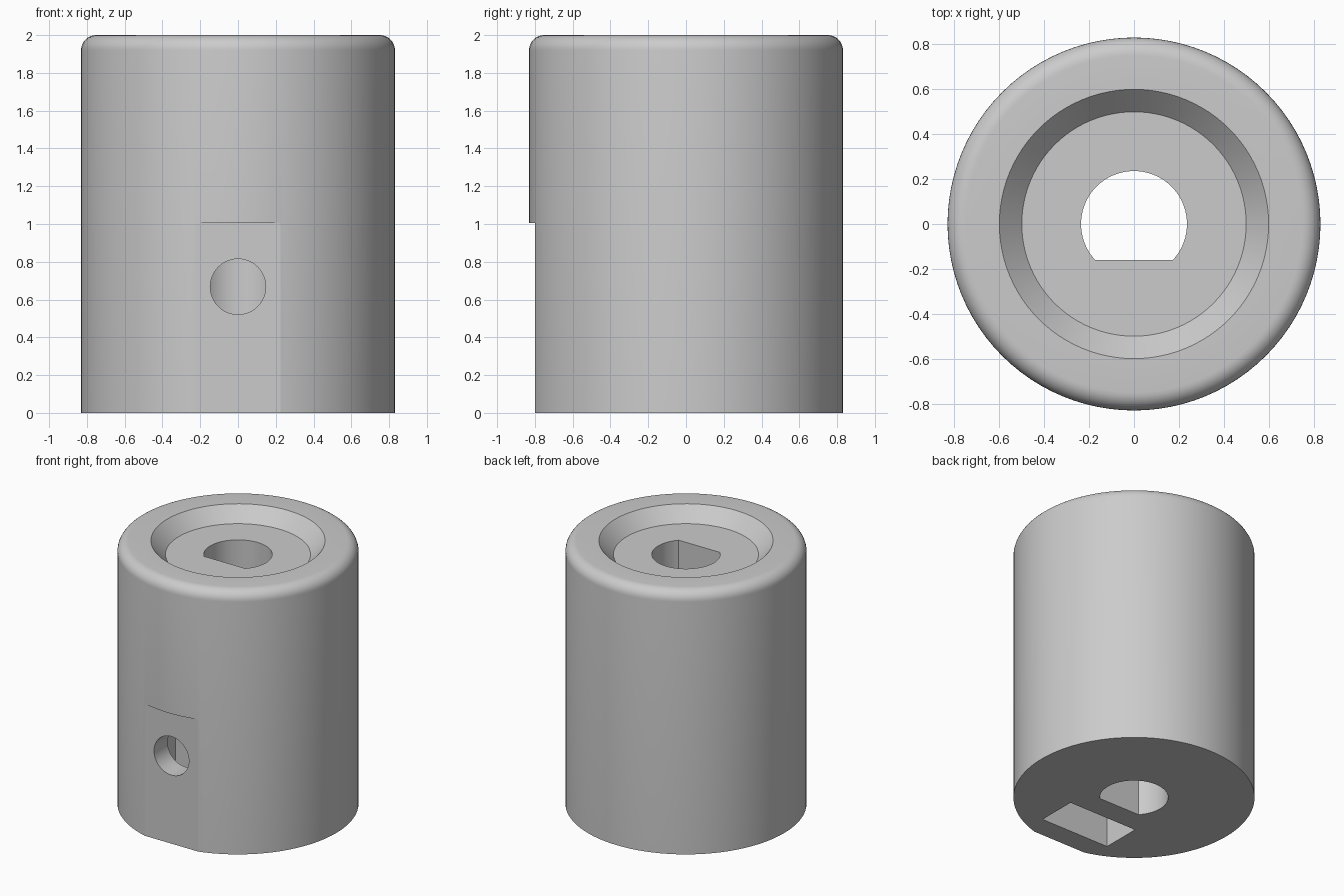
import bpy, bmesh, math
from mathutils import Matrix

cube = bpy.data.objects.get("Cube")
if cube:
    bpy.data.objects.remove(cube, do_unlink=True)

RADIUS, HEIGHT, FILLET = 0.831, 2.0, 0.08

grey = bpy.data.materials.new("plain grey")
grey.use_nodes = True
grey.diffuse_color = (0.6, 0.6, 0.6, 1)
grey.node_tree.nodes["Principled BSDF"].inputs["Base Color"].default_value = (0.6, 0.6, 0.6, 1)


def to_object(name, bm):
    bmesh.ops.recalc_face_normals(bm, faces=bm.faces)
    mesh = bpy.data.meshes.new(name)
    bm.to_mesh(mesh)
    bm.free()
    mesh.materials.append(grey)
    obj = bpy.data.objects.new(name, mesh)
    bpy.context.collection.objects.link(obj)
    return obj


def lathe(name, profile, steps=96):
    """Closed solid of revolution; the profile starts and ends on the axis."""
    bm = bmesh.new()
    verts = [bm.verts.new((r, 0, z)) for r, z in profile]
    edges = [bm.edges.new(pair) for pair in zip(verts, verts[1:])]
    bmesh.ops.spin(bm, geom=verts + edges, cent=(0, 0, 0), axis=(0, 0, 1),
                   angle=2 * math.pi, steps=steps)
    bmesh.ops.remove_doubles(bm, verts=bm.verts, dist=1e-5)
    return to_object(name, bm)


def box(name, low, high):
    bm = bmesh.new()
    bmesh.ops.create_cube(bm, size=1)
    for v in bm.verts:
        v.co = [a if c < 0 else b for c, a, b in zip(v.co, low, high)]
    return to_object(name, bm)


def d_prism(name, radius, flat_y, z0, z1, steps=64):
    """Round bar with one flat side facing the front."""
    start = math.asin(flat_y / radius)
    sweep = math.pi - 2 * start
    bm = bmesh.new()
    ring = []
    for i in range(steps + 1):
        a = start + sweep * i / steps
        ring.append(bm.verts.new((radius * math.cos(a), radius * math.sin(a), z0)))
    face = bm.faces.new(ring)
    top = bmesh.ops.extrude_face_region(bm, geom=[face])["geom"]
    for v in top:
        if isinstance(v, bmesh.types.BMVert):
            v.co.z = z1
    return to_object(name, bm)


def rod_y(name, radius, z, y0, y1):
    bm = bmesh.new()
    place = Matrix.Translation((0, (y0 + y1) / 2, z)) @ Matrix.Rotation(math.pi / 2, 4, 'X')
    bmesh.ops.create_cone(bm, cap_ends=True, segments=48, radius1=radius,
                          radius2=radius, depth=abs(y1 - y0), matrix=place)
    return to_object(name, bm)


# Body: rounded top edge and a sloped dish in the top
fillet = [(RADIUS - FILLET + FILLET * math.cos(a), HEIGHT - FILLET + FILLET * math.sin(a))
          for a in (math.pi / 2 * i / 8 for i in range(9))]
body = lathe("coupling_body",
             [(0, 0), (RADIUS, 0)] + fillet + [(0.6, HEIGHT), (0.5, 1.895), (0, 1.895)])

# Cutters: shaft bore, front flat, screw hole, nut slot
cutters = [
    d_prism("shaft_bore_cutter", 0.236, -0.16, -0.2, 2.2),
    box("front_flat_cutter", (-0.5, -1.2, -0.2), (0.5, -0.8, 1.005)),
    rod_y("screw_hole_cutter", 0.147, 0.668, -1.1, 0),
    box("nut_slot_cutter", (-0.29, -0.635, -0.2), (0.29, -0.335, 0.96)),
]
for cutter in cutters:
    cutter.hide_render = True
    mod = body.modifiers.new(cutter.name, 'BOOLEAN')
    mod.operation = 'DIFFERENCE'
    mod.solver = 'EXACT'
    mod.object = cutter

# Bake the cuts, then drop the cutters
bpy.context.view_layer.update()
cut = bpy.data.meshes.new_from_object(body.evaluated_get(bpy.context.evaluated_depsgraph_get()))
body.modifiers.clear()
body.data = cut
cut.materials.clear()
cut.materials.append(grey)
for poly in cut.polygons:
    poly.material_index = 0
for cutter in cutters:
    bpy.data.objects.remove(cutter, do_unlink=True)

# Smooth the curved walls, keep the machined edges crisp
bpy.ops.object.select_all(action='DESELECT')
body.select_set(True)
bpy.context.view_layer.objects.active = body
bpy.ops.object.shade_smooth_by_angle(angle=math.radians(14))
